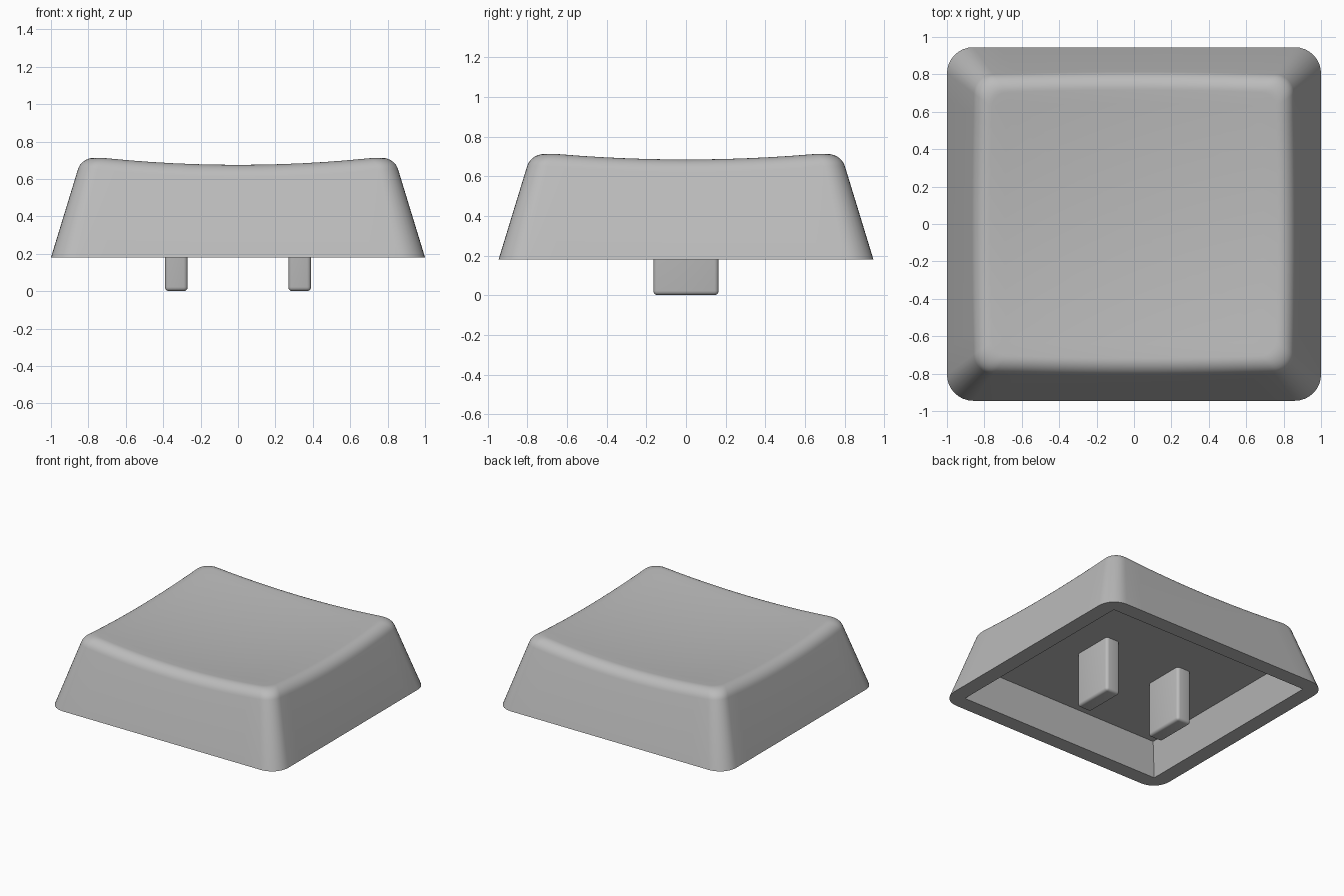
import bpy, bmesh, math
from mathutils import Vector

if "Cube" in bpy.data.objects:
    bpy.data.objects.remove(bpy.data.objects["Cube"])

BASE_Z, HX, HY = 0.18, 1.0, 0.945     # skirt height and half sizes
SLOPE = 0.306                         # inward lean of the sides per unit height
FILLET = 0.075                        # tangent length of the top edge rounding
CAVITY_Z = 0.43                       # ceiling of the hollow underside
CORNER_SEGS, SIDE_SEGS = 8, 12

plastic = bpy.data.materials.new("grey plastic")
plastic.diffuse_color = (0.5, 0.5, 0.5, 1)
plastic.use_nodes = True
plastic.node_tree.nodes["Principled BSDF"].inputs["Base Color"].default_value = plastic.diffuse_color


def outline(hx, hy, r):
    """Rounded rectangle, counter-clockwise, always the same point count."""
    signs = [(1, 1), (-1, 1), (-1, -1), (1, -1)]
    arcs = []
    for k, (sx, sy) in enumerate(signs):
        c = Vector((sx * (hx - r), sy * (hy - r)))
        arcs.append([c + r * Vector((math.cos(a), math.sin(a))) for a in
                     (math.pi / 2 * (k + i / CORNER_SEGS) for i in range(CORNER_SEGS + 1))])
    pts = []
    for k, arc in enumerate(arcs):
        nxt = arcs[(k + 1) % 4][0]
        pts += arc + [arc[-1].lerp(nxt, i / SIDE_SEGS) for i in range(1, SIDE_SEGS)]
    return pts


def inset_point(i, s):
    return outline(HX - s, HY - s, 0.14 - 0.25 * s)[i]


def dish(p):
    return 0.64 + 0.074 * p.x ** 2 + 0.068 * p.y ** 2


def column(i):
    """One vertical strip: side, rounded edge, then the dished top."""
    z = 0.7
    for _ in range(5):                # where the side meets the dish
        s = SLOPE * (z - BASE_Z)
        z = dish(inset_point(i, s))
    edge = inset_point(i, s).to_3d() + Vector((0, 0, z))
    z0 = z - FILLET * 0.956
    a = inset_point(i, SLOPE * (z0 - BASE_Z)).to_3d() + Vector((0, 0, z0))
    end = inset_point(i, s + FILLET)
    b = end.to_3d() + Vector((0, 0, dish(end)))
    pts = [inset_point(i, 0).to_3d() + Vector((0, 0, BASE_Z))]
    w = 0.77                          # weight that makes the curve circular
    for k in range(9):
        t = k / 8
        f0, f1, f2 = (1 - t) ** 2, 2 * w * t * (1 - t), t * t
        pts.append((a * f0 + edge * f1 + b * f2) / (f0 + f1 + f2))
    for k in range(9, 0, -1):
        q = end * (k / 10)
        pts.append(Vector((q.x, q.y, dish(q))))
    return pts


def finish(name, bm):
    bmesh.ops.recalc_face_normals(bm, faces=bm.faces)
    mesh = bpy.data.meshes.new(name)
    bm.to_mesh(mesh)
    bm.free()
    mesh.materials.append(plastic)
    obj = bpy.data.objects.new(name, mesh)
    bpy.context.collection.objects.link(obj)
    bpy.ops.object.select_all(action='DESELECT')
    obj.select_set(True)
    bpy.context.view_layer.objects.active = obj
    bpy.ops.object.shade_smooth_by_angle(angle=math.radians(30))


# Cap: tapered shell with a dished top and a hollow underside
n = 4 * (CORNER_SEGS + SIDE_SEGS)
rings = [list(r) for r in zip(*(column(i) for i in range(n)))]
for inset, z in ((0.12, BASE_Z), (0.18, CAVITY_Z)):
    rings.insert(0, [Vector((p.x, p.y, z)) for p in outline(HX - inset, HY - inset, 0)])
bm = bmesh.new()
loops = [[bm.verts.new(p) for p in ring] for ring in rings]
for lo, hi in zip(loops, loops[1:]):
    for i in range(n):
        j = (i + 1) % n
        bm.faces.new((lo[i], lo[j], hi[j], hi[i]))
bm.faces.new(loops[0][::-1])
centre = bm.verts.new((0, 0, dish(Vector((0, 0)))))
for i in range(n):
    bm.faces.new((loops[-1][i], loops[-1][(i + 1) % n], centre))
bmesh.ops.remove_doubles(bm, verts=bm.verts, dist=1e-5)
finish("keycap_shell", bm)

# Stems: two rounded prongs under the cap
for side, x in (("left", -0.33), ("right", 0.33)):
    bm = bmesh.new()
    bmesh.ops.create_cube(bm, size=1)
    for v in bm.verts:
        v.co = (x + v.co.x * 0.122, v.co.y * 0.33, 0.23 + v.co.z * 0.46)
    edges = [e for e in bm.edges if min(v.co.z for v in e.verts) < 0.1]
    bmesh.ops.bevel(bm, geom=edges, offset=0.022, segments=4, profile=0.5, affect='EDGES')
    finish(side + "_stem", bm)
